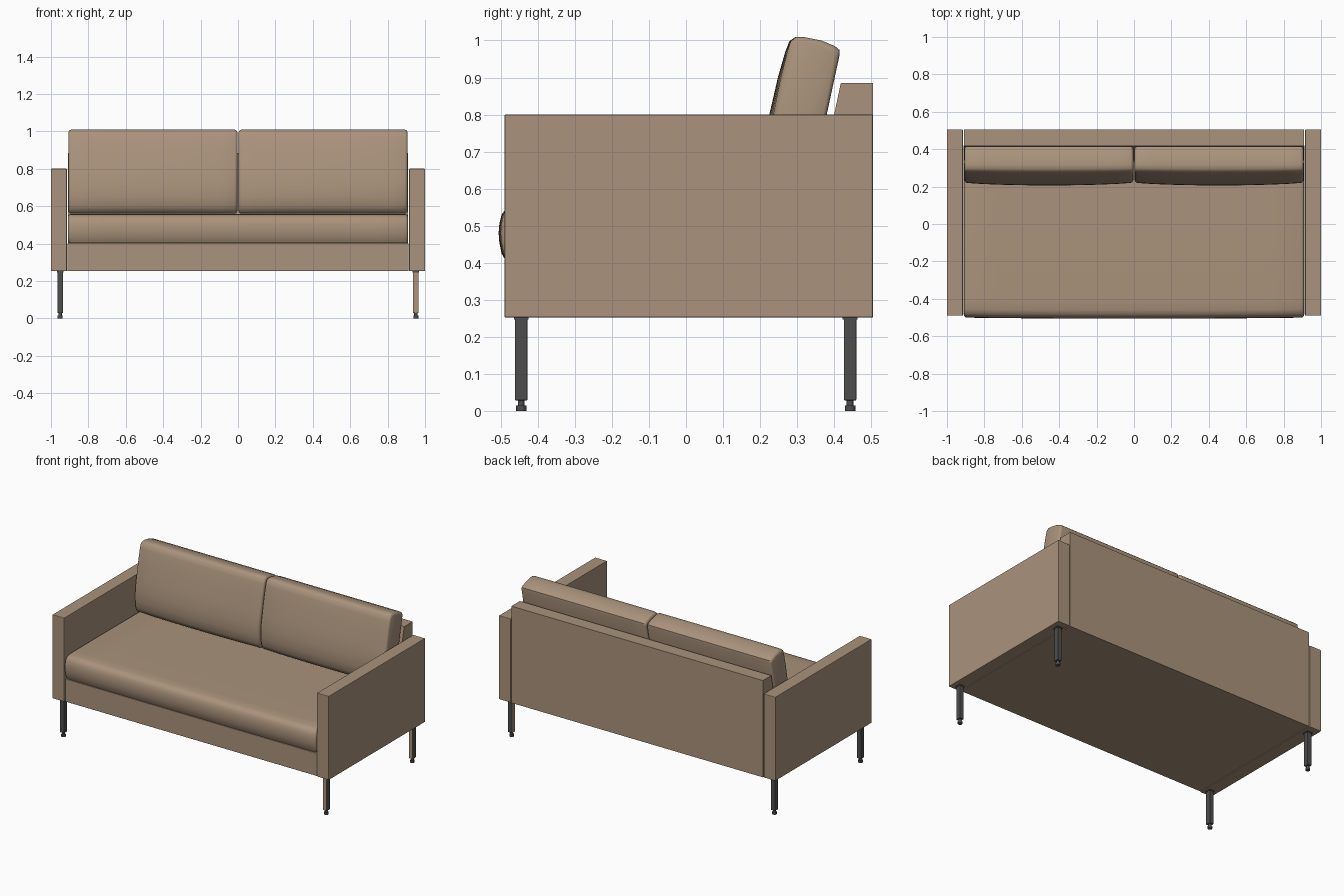
import bpy, bmesh, math

if "Cube" in bpy.data.objects:
    bpy.data.objects.remove(bpy.data.objects["Cube"])


def material(name, rgb):
    m = bpy.data.materials.new(name)
    m.diffuse_color = (*rgb, 1)
    m.use_nodes = True
    m.node_tree.nodes["Principled BSDF"].inputs["Base Color"].default_value = m.diffuse_color
    return m


FABRIC = material("tan_fabric", (0.40, 0.29, 0.20))
METAL = material("dark_metal", (0.075, 0.075, 0.078))


def finish(name, bm, mats, smooth=False):
    bmesh.ops.recalc_face_normals(bm, faces=bm.faces)
    me = bpy.data.meshes.new(name)
    bm.to_mesh(me)
    bm.free()
    ob = bpy.data.objects.new(name, me)
    bpy.context.collection.objects.link(ob)
    for m in mats:
        me.materials.append(m)
    if smooth:
        bpy.ops.object.select_all(action='DESELECT')
        bpy.context.view_layer.objects.active = ob
        ob.select_set(True)
        bpy.ops.object.shade_smooth_by_angle(angle=math.radians(40))
    return ob


def loft(name, sections, mats, smooth=False):
    """Skin a list of equal-length point rings and cap both ends."""
    bm = bmesh.new()
    rings = [[bm.verts.new(p) for p in s] for s in sections]
    n = len(rings[0])
    for a, b in zip(rings, rings[1:]):
        for i in range(n):
            j = (i + 1) % n
            bm.faces.new((a[i], a[j], b[j], b[i]))
    bm.faces.new(rings[0])
    bm.faces.new(rings[-1])
    return finish(name, bm, mats, smooth)


def box(name, lo, hi, mats, bevel=0.0):
    ring = [(lo[0], lo[1]), (hi[0], lo[1]), (hi[0], hi[1]), (lo[0], hi[1])]
    ob = loft(name, [[(x, y, z) for x, y in ring] for z in (lo[2], hi[2])], mats)
    if bevel:
        mod = ob.modifiers.new("soft_edges", 'BEVEL')
        mod.width, mod.segments = bevel, 2
    return ob


def disc(name, x, y, z0, z1, r):
    ring = [(x + r * math.cos(math.tau * i / 16), y + r * math.sin(math.tau * i / 16))
            for i in range(16)]
    loft(name, [[(a, b, z) for a, b in ring] for z in (z0, z1)], [METAL], True)


def cushion(name, x0, x1, profile, bulge):
    """Side profile run along x, rounded at both ends, fuller at mid-front."""
    ys, zs = [p[0] for p in profile], [p[1] for p in profile]
    cy, cz = (min(ys) + max(ys)) / 2, (min(zs) + max(zs)) / 2
    hy, hz = (max(ys) - min(ys)) / 2, (max(zs) - min(zs)) / 2
    ends = [(0, 0.014), (0.003, 0.007), (0.008, 0.002), (0.015, 0)]
    w = x1 - x0
    stations = (ends + [(w * k / 10, 0) for k in range(1, 10)]
                + [(w - d, i) for d, i in reversed(ends)])
    rings = []
    for d, inset in stations:
        push = bulge * (1 - math.sin(math.pi * d / w) ** 0.6)
        ring = []
        for y, z in profile:
            front = max(0, (cy - y) / hy)
            ring.append((x0 + d,
                         cy + (y - cy) * (1 - inset / hy) + push * front,
                         cz + (z - cz) * (1 - inset / hz)))
        rings.append(ring)
    return loft(name, rings, [FABRIC], True)


# Frame: base and sloped backrest
box("base", (-0.912, -0.485, 0.252), (0.912, 0.42, 0.40), [FABRIC], 0.003)
back = [(0.505, 0.252), (0.505, 0.885), (0.418, 0.885), (0.40, 0.80), (0.34, 0.54), (0.34, 0.252)]
loft("backrest", [[(x, y, z) for y, z in back] for x in (-0.91, 0.91)], [FABRIC])

# Seat cushion with a rolled front
cushion("seat_cushion", -0.91, 0.91,
        [(-0.485, 0.402), (-0.498, 0.425), (-0.504, 0.455), (-0.506, 0.48), (-0.504, 0.505),
         (-0.498, 0.53), (-0.485, 0.547), (-0.46, 0.555), (-0.40, 0.557), (0.0, 0.557),
         (0.335, 0.555), (0.335, 0.402)], 0.006)

# Two leaning back cushions
lean = [(0.25, 0.56), (0.226, 0.572), (0.212, 0.60), (0.206, 0.65), (0.208, 0.72), (0.225, 0.80),
        (0.248, 0.90), (0.268, 0.97), (0.279, 0.998), (0.295, 1.009), (0.32, 1.009),
        (0.365, 1.0), (0.402, 0.985), (0.414, 0.975), (0.415, 0.962), (0.38, 0.80), (0.335, 0.56)]
cushion("back_cushion_left", -0.907, -0.003, lean, 0.016)
cushion("back_cushion_right", 0.003, 0.907, lean, 0.016)

for s, side in ((-1, "left"), (1, "right")):
    # Arm panel
    xs = sorted((s * 0.915, s * 1.0))
    box("arm_" + side, (xs[0], -0.49, 0.252), (xs[1], 0.505, 0.80), [FABRIC], 0.003)
    for y, end in ((-0.445, "front"), (0.443, "back")):
        # Leg with mounting plate and levelling foot
        tag = end + "_" + side
        x = s * 0.951
        leg = box("leg_" + tag, (x - 0.015, y - 0.017, 0.028), (x + 0.015, y + 0.017, 0.25),
                  [METAL, FABRIC], 0.003)
        if s > 0:
            for f in leg.data.polygons:
                f.material_index = int(f.normal.y < -0.5 or f.normal.x < -0.5)
        box("leg_plate_" + tag, (x - 0.018, y - 0.02, 0.246), (x + 0.018, y + 0.02, 0.253), [METAL])
        disc("foot_neck_" + tag, x, y, 0.012, 0.03, 0.009)
        disc("foot_pad_" + tag, x, y, 0.0, 0.014, 0.014)
